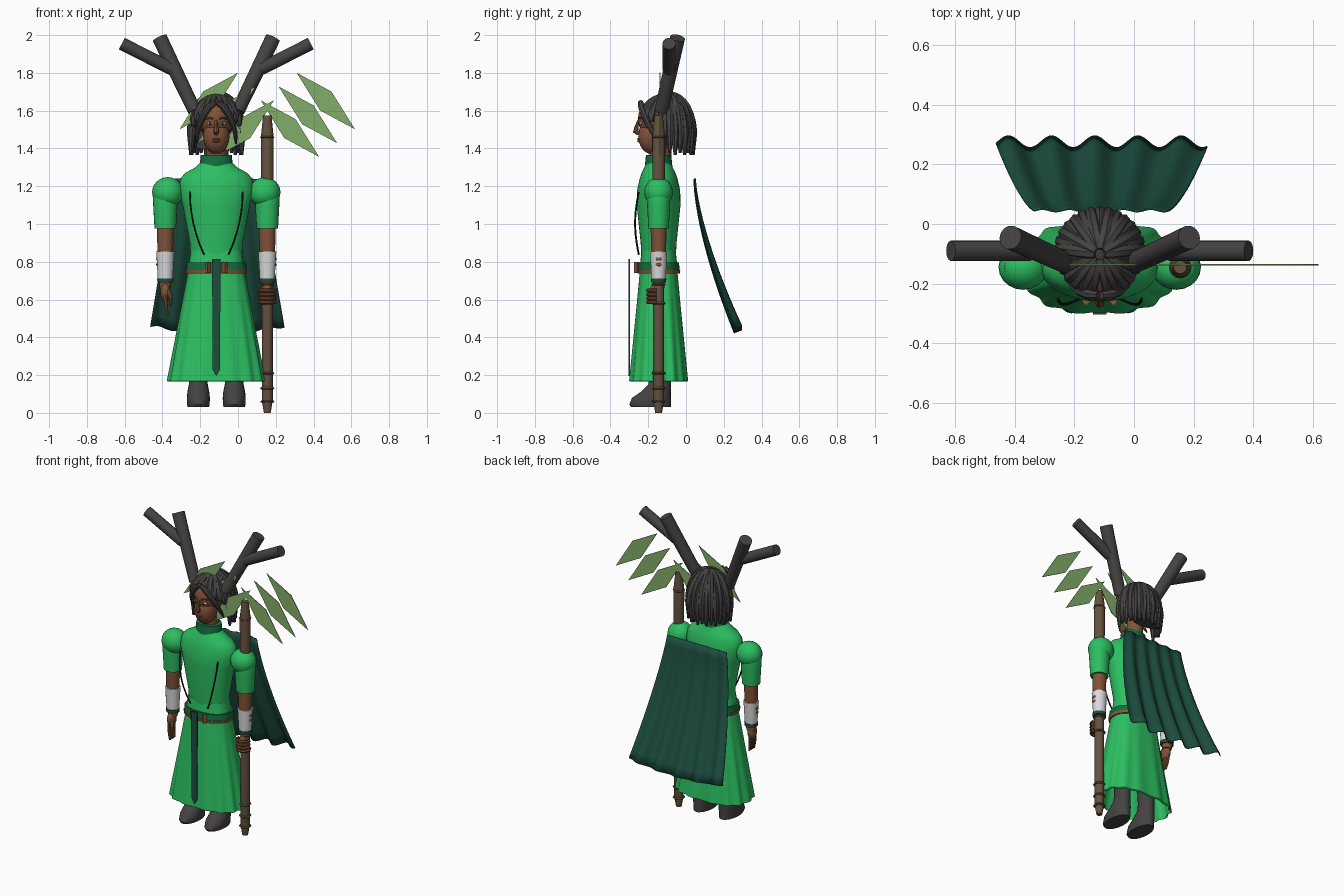
import bpy, bmesh
from math import sin, cos, pi, radians
from mathutils import Vector, Quaternion

cube = bpy.data.objects.get("Cube")
if cube:
    bpy.data.objects.remove(cube)

# Shared landmarks
MIDDLE = -.115
DEPTH = -.145
HAND_X = .155
ARM = HAND_X - MIDDLE
HEM, WAIST, SHOULDER = .17, .8, 1.24
SIDES = ((-1, "right"), (1, "left"))


def material(name, red, green, blue):
    made = bpy.data.materials.new(name)
    made.use_nodes = True
    made.diffuse_color = (red, green, blue, 1)
    shader = made.node_tree.nodes["Principled BSDF"]
    shader.inputs["Base Color"].default_value = made.diffuse_color
    shader.inputs["Roughness"].default_value = .8
    return made


GREEN = material("bright green", .025, .52, .12)
COLLAR = material("deep green", .006, .16, .05)
TEAL = material("dark teal", .012, .075, .05)
GREY = material("charcoal", .06, .054, .054)
LEAF = material("leaf green", .22, .42, .14)
WOOD = material("staff wood", .13, .085, .05)
SKIN = material("brown skin", .22, .085, .04)
WHITE = material("white cloth", .7, .7, .7)
LEATHER = material("red leather", .25, .09, .045)
BLACK = material("black", .008, .015, .01)


def steps(count):
    return [i / count for i in range(count + 1)]


def around(count):
    return [2 * pi * i / count for i in range(count)]


def add_mesh(name, verts, faces, mat):
    mesh = bpy.data.meshes.new(name)
    mesh.from_pydata(verts, [], faces)
    bm = bmesh.new()
    bm.from_mesh(mesh)
    bmesh.ops.recalc_face_normals(bm, faces=bm.faces)
    bm.to_mesh(mesh)
    bm.free()
    mesh.materials.append(mat)
    part = bpy.data.objects.new(name, mesh)
    bpy.context.collection.objects.link(part)
    return part


def bridge(name, rings, mat, cap=True):
    """Join equal rings of points into one skin."""
    n, total = len(rings[0]), len(rings) * len(rings[0])
    faces = [(start + j, start + (j + 1) % n, start + n + (j + 1) % n, start + n + j)
             for start in range(0, total - n, n) for j in range(n)]
    if cap:
        faces += [range(n), range(total - n, total)]
    return add_mesh(name, [point for ring in rings for point in ring], faces, mat)


def loft(name, rows, mat, x=MIDDLE, y=DEPTH, sides=32, square=1, lean=0, fold=None, cap=True):
    """Stack ellipses given as (height, half width, half depth)."""
    def bend(value):
        return abs(value) ** square * (1 if value > 0 else -1)
    rings = []
    for z, wide, deep in rows:
        ring = []
        for a in around(sides):
            k = fold(a, z) if fold else 1
            ring.append((x + wide * k * bend(cos(a)), y - lean * deep + deep * k * bend(sin(a)), z))
        rings.append(ring)
    return bridge(name, rings, mat, cap)


def tube(name, points, radii, mat, sides=8):
    points = [Vector(p) for p in points]
    if not isinstance(radii, list):
        radii = [radii] * len(points)
    turn, last, rings = Quaternion(), Vector((0, 0, 1)), []
    for i, (point, radius) in enumerate(zip(points, radii)):
        ahead = points[min(i + 1, len(points) - 1)] - points[max(i - 1, 0)]
        turn = last.rotation_difference(ahead) @ turn
        last = ahead
        rings.append([point + turn @ Vector((cos(a), sin(a), 0)) * radius for a in around(sides)])
    return bridge(name, rings, mat)


def ball(name, centre, size, mat):
    x, y, z = centre
    wide, deep, tall = size
    angles = [radians(176 * (t - .5)) for t in steps(12)]
    return loft(name, [(z + tall * sin(a), wide * cos(a), deep * cos(a)) for a in angles],
                mat, x=x, y=y, sides=20)


def plate(name, outline, y, thickness, mat):
    return bridge(name, [[(x, y + side * thickness / 2, z) for x, z in outline] for side in (-1, 1)], mat)


# Gown: pleated skirt, bodice, collar
def pleats(a, z):
    return 1 + .035 * max(0, WAIST - z) / WAIST * cos(14 * a)


loft("skirt", [(WAIST + (HEM - WAIST) * t, .14 + .115 * t, .095 + .06 * t) for t in steps(8)],
     GREEN, sides=112, square=.8, fold=pleats, cap=False)
loft("hem_roll", [(HEM - .005, .246, .147), (HEM, .255, .155)], GREEN, sides=112, square=.8,
     fold=pleats, cap=False)
loft("waist", [(WAIST - .01, .146, .098), (WAIST + .06, .135, .09)], GREEN, square=.85)
bodice = loft("bodice", [(WAIST, .135, .09), (.9, .14, .095), (1.1, .178, .116), (1.18, .2, .114),
                         (SHOULDER, .19, .1), (1.27, .165, .09), (1.3, .11, .075), (1.33, .08, .065)],
              GREEN, sides=40)
loft("collar", [(1.285, .09, .075), (1.365, .082, .067)], COLLAR)
for s, side in SIDES:
    tube(side + "_chest_piping", [(MIDDLE + s * (.14 - .075 * t * t), -.25 - .02 * sin(pi * t), 1.17 - t / 3)
                                  for t in steps(6)], .005, BLACK, sides=6)

# Belt, buckles and hanging strap
loft("belt", [(.75, .162, .112), (.795, .158, .108)], COLLAR, square=.85)
loft("under_belt", [(.738, .162, .112), (.756, .164, .115)], LEATHER, square=.85)
for s, side in SIDES:
    loft(side + "_buckle", [(.74, .015, .015), (.8, .015, .015)], LEATHER, x=MIDDLE + s * .046, y=-.26, sides=4)
plate("hanging_strap", [(MIDDLE + x, z) for x, z in ((-.022, .815), (.022, .815), (.02, .23), (0, .195), (-.02, .23))],
      -.3, .009, TEAL)

# Boots, with a straight back and a long toe
for s, side in SIDES:
    loft(side + "_boot", [(.03, .056, .105), (.045, .06, .11), (.08, .061, .103), (.11, .058, .08),
                          (.15, .05, .06), (.2, .046, .055), (.4, .055, .06)],
         GREY, x=MIDDLE + s * .095, y=-.08, sides=24, lean=1)

# Arms, bracers and palms
for s, side in SIDES:
    arm = MIDDLE + s * ARM

    def limb(part, rows, mat):
        loft(side + part, [(z, r, r * .95) for z, r in rows], mat, x=arm, sides=24)

    ball(side + "_shoulder_puff", (arm - s * .013, DEPTH, 1.168), (.083, .076, .08), GREEN)
    limb("_sleeve", [(.975, .057), (1.1, .064), (1.17, .066), (1.22, .05)], GREEN)
    limb("_forearm", [(.66, .03), (.88, .042), (1, .045)], SKIN)
    limb("_bracer", [(.7, .039), (.855, .048)], WHITE)
    limb("_bracer_band", [(.69, .042), (.712, .043)], TEAL)
    for z in (.815, .785):
        ball(side + "_bracer_stud", (arm + s * .044, DEPTH, z), (.004, .016, .009), LEATHER)
    ball(side + "_palm", (arm, DEPTH - .012, .64), (.026, .036, .05), SKIN)

# Relaxed right hand, left hand closed round the staff
palm = MIDDLE - ARM
for finger in range(4):
    y = DEPTH - .04 + finger * .017
    tube("right_finger", [(palm + .012 * t * t, y - .008 * t, .625 - .11 * t) for t in steps(3)],
         [.011, .011, .009, .006], SKIN)
    tube("left_finger", [(HAND_X - .04 * cos(pi * t), DEPTH - .012 - .046 * sin(pi * t), .585 + finger * .021)
                         for t in steps(7)], .01, SKIN)
tube("right_thumb", [(palm + .012, -.17, .65), (palm + .03, -.195, .61), (palm + .03, -.2, .57)],
     [.014, .011, .007], SKIN)

# Staff with bindings
tube("staff", [(HAND_X, DEPTH, z) for z in (0, .065, .5, 1.25, 1.46, 1.575)],
     [.018, .029, .029, .033, .034, .022], WOOD, sides=16)
for z in (.06, .13, .21, .58, .68, 1.46):
    loft("staff_binding", [(z + h, r, r) for h, r in ((-.006, .033), (0, .038), (.006, .033))],
         WOOD, x=HAND_X, sides=16)

# Diamond leaves fanned out on both sides of the staff head
for s, side in SIDES:
    for k in range(3):
        x, z = .12 + .095 * k, 1.505 + .073 * k
        corners = ((-.155, .15), (.03, .05), (.155, -.15), (-.03, -.05))
        plate(side + "_leaf", [(HAND_X + s * (x + dx), z + dz) for dx, dz in corners], -.137, .004, LEAF)

# Cape: a flaring sheet with hanging folds
columns, drops = steps(60), steps(14)
sheet = []
for v in drops:
    for u in columns:
        left, right = -.335 - .13 * v, .11 + .135 * v
        wave = (.004 + .016 * v) * cos(pi * (9.8 * u - .6))
        sheet.append((left + (right - left) * u, .048 + .23 * v ** 1.5 + wave,
                      SHOULDER - .81 * v + .03 * v * (2 * u - 1) ** 2 + wave * .4))
row = len(columns)
cape = add_mesh("cape", sheet, [(i, i + 1, i + row + 1, i + row) for i in range(len(sheet) - row)
                                if (i + 1) % row], TEAL)
cape.modifiers.new("thickness", "SOLIDIFY").thickness = .005

# Head, neck and face
loft("neck", [(1.3, .055, .055), (1.45, .052, .06)], SKIN, y=-.135)
ball("skull", (MIDDLE, -.135, 1.555), (.084, .12, .115), SKIN)
ball("jaw", (MIDDLE, -.18, 1.465), (.07, .073, .095), SKIN)
tube("nose", [(MIDDLE, -.25, 1.55), (MIDDLE, -.262, 1.515), (MIDDLE, -.267, 1.49), (MIDDLE, -.25, 1.478)],
     [.007, .01, .015, .011], SKIN)
for lip, z in (("upper_lip", 1.449), ("lower_lip", 1.438)):
    ball(lip, (MIDDLE, -.25, z), (.023, .009, .006), LEATHER)
for s, side in SIDES:
    eye = MIDDLE + s * .034
    ball(side + "_eye", (eye, -.24, 1.532), (.016, .009, .007), WHITE)
    ball(side + "_iris", (eye, -.246, 1.532), (.006, .005, .007), BLACK)
    tube(side + "_eyebrow", [(eye + s * x, y, 1.556 + h) for x, y, h in
                             ((-.02, -.252, 0), (0, -.245, .006), (.024, -.222, 0))], .004, GREY)
    ball(side + "_ear", (MIDDLE + s * .085, -.11, 1.525), (.012, .022, .034), SKIN)

# Hair: inner cap and tapered locks fanning out from the crown
ball("hair_cap", (MIDDLE, -.085, 1.565), (.1, .11, .115), GREY)
loft("hair_nape", [(1.4, .105, .045), (1.48, .105, .05), (1.56, .09, .05)], GREY, y=-.025)


def lock(angle, reach, lift=0):
    a = radians(angle)
    deep = .16 if cos(a) > 0 else .138
    arc = [pi / 2 * (.07 + (reach - .07) * t) for t in steps(8)]
    points = [(MIDDLE + .136 * sin(b) * sin(a), -.1 - deep * sin(b) * cos(a), 1.365 + lift + .305 * cos(b) ** .55)
              for b in arc]
    tube("hair_lock", points, [.02] + [.024] * 7 + [.008], GREY)


for k in range(17):
    lock(84 + 12 * k, 1, .012 * (k % 2))
for s, side in SIDES:
    for k in range(5):
        lock(s * (14 + 14 * k), .58 + .06 * k)
    tube(side + "_fringe", [(MIDDLE + s * (.005 + .1 * sin(pi / 2 * t)), -.24 + .1 * t * t, 1.645 - .22 * t ** 1.4)
                            for t in steps(5)], [.014, .019, .019, .017, .013, .005], GREY)

# Antlers
for s, side in SIDES:
    tube(side + "_antler", [(MIDDLE + s * .115, -.13, 1.6), (MIDDLE + s * .3, -.045, 1.985)],
         [.036, .04], GREY, sides=24)
    tube(side + "_antler_branch", [(MIDDLE + s * .235, -.09, 1.82), (MIDDLE + s * .5, -.09, 1.955)],
         .034, GREY, sides=24)

# Smooth shading with sharp edges kept
bpy.ops.object.select_all(action="DESELECT")
for part in bpy.context.collection.objects:
    if part.type == "MESH":
        part.select_set(True)
        bpy.context.view_layer.objects.active = part
bpy.ops.object.shade_smooth_by_angle(angle=radians(40))
